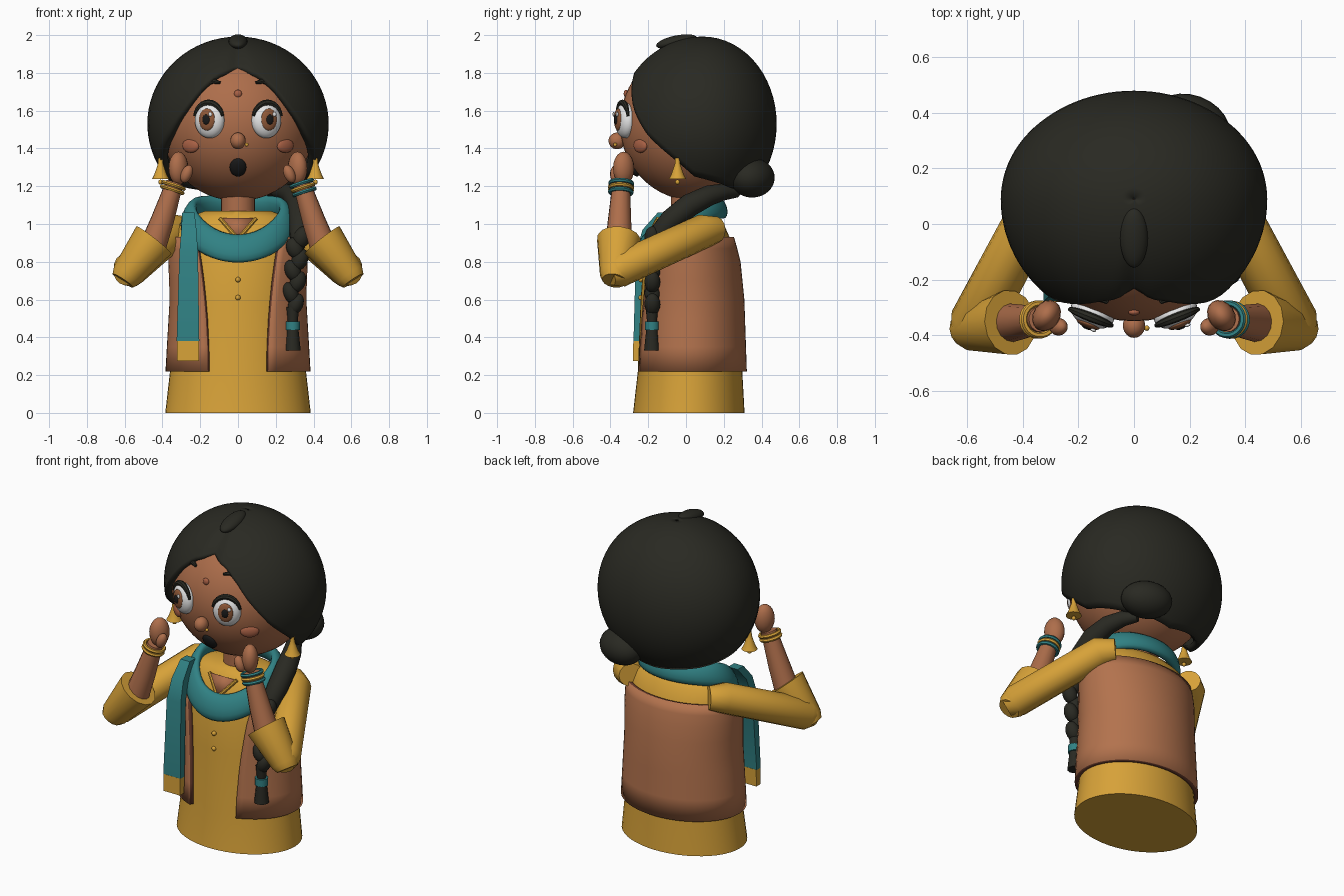
import bpy, bmesh, math
from mathutils import Vector, Matrix

if "Cube" in bpy.data.objects:
    bpy.data.objects.remove(bpy.data.objects["Cube"])

def mat(name, c):
    m = bpy.data.materials.new(name)
    m.diffuse_color = (*c, 1)
    m.use_nodes = True
    m.node_tree.nodes["Principled BSDF"].inputs["Base Color"].default_value = m.diffuse_color
    return m

SKIN = mat("brown skin", (.42, .155, .07))
VEST = mat("rust cloth", (.45, .17, .075))
TRIM = mat("dark rust", (.14, .045, .025))
GOLD = mat("mustard yellow", (.68, .36, .04))
TEAL = mat("teal", (.03, .22, .23))
HAIR = mat("near black hair", (.022, .022, .016))
WHITE = mat("eye white", (.8, .8, .8))
IRIS = mat("iris brown", (.28, .10, .04))
BLUSH = mat("blush", (.40, .12, .06))
BLACK = mat("black", (.01, .01, .01))

def finish(name, bm, *mats, angle=40):
    bmesh.ops.recalc_face_normals(bm, faces=bm.faces)
    me = bpy.data.meshes.new(name)
    bm.to_mesh(me)
    bm.free()
    for m in mats:
        me.materials.append(m)
    me.shade_smooth()
    me.set_sharp_from_angle(angle=math.radians(angle))
    ob = bpy.data.objects.new(name, me)
    bpy.context.collection.objects.link(ob)
    return ob

def ball(name, loc, scale, m, rot=None, seg=24):
    bm = bmesh.new()
    mx = Matrix.Translation(loc) @ (rot or Matrix()) @ Matrix.Diagonal((*scale, 1))
    bmesh.ops.create_uvsphere(bm, u_segments=seg, v_segments=seg * 2 // 3, radius=1, matrix=mx)
    return finish(name, bm, m, angle=80)

def loft(name, rings, *mats, loop=False, caps=True, wrap=True, angle=40):
    bm = bmesh.new()
    vs = [[bm.verts.new(p) for p in r] for r in rings]
    n = len(vs[0])
    for i in range(len(vs) if loop else len(vs) - 1):
        a, b = vs[i], vs[(i + 1) % len(vs)]
        for j in range(n if wrap else n - 1):
            k = (j + 1) % n
            bm.faces.new((a[j], a[k], b[k], b[j]))
    if caps and not loop:
        bm.faces.new(vs[0])
        bm.faces.new(vs[-1])
    return finish(name, bm, *mats, angle=angle)

def tube(name, pts, radii, m, sides=14):
    pts = [Vector(p) for p in pts]
    rings, q, old = [], None, None
    for i, p in enumerate(pts):
        t = (pts[min(i + 1, len(pts) - 1)] - pts[max(i - 1, 0)]).normalized()
        q = t.to_track_quat('Z', 'Y') if q is None else old.rotation_difference(t) @ q
        old = t
        rings.append([p + q @ Vector((radii[i] * math.cos(a), radii[i] * math.sin(a), 0))
                      for a in (2 * math.pi * k / sides for k in range(sides))])
    return loft(name, rings, m)

def interp(table, x):
    for a, b in zip(table, table[1:]):
        if x <= b[0]:
            f = (x - a[0]) / (b[0] - a[0])
            return [u + (v - u) * f for u, v in zip(a[1:], b[1:])]
    return table[-1][1:]

def solidify(ob, t, rim=0):
    md = ob.modifiers.new("thickness", 'SOLIDIFY')
    md.thickness, md.offset, md.material_offset_rim = t, -1, rim

# Tunic body: z, half width, front y, back y
BODY = [(0, .385, -.28, .31), (.22, .36, -.255, .298), (.6, .338, -.24, .285), (.8, .345, -.225, .265),
        (.92, .345, -.2, .235), (1.0, .31, -.16, .2), (1.04, .26, -.135, .165), (1.07, .17, -.1, .12)]

def body_pt(z, a, grow=0):
    rx, f, b = interp(BODY, z)
    c, r = (f + b) / 2, (b - f) / 2
    return Vector(((rx + grow) * math.sin(a), c - (r + grow) * math.cos(a), z))

loft("tunic", [[body_pt(r[0], 2 * math.pi * k / 48) for k in range(48)] for r in BODY], GOLD)

# Open vest, its front edges spread apart toward the top
rings = []
for z in (.22, .35, .5, .6, .7, .8, .87, .93):
    a0 = math.asin((.15 + .06 * ((z - .22) / .71) ** 2) / interp(BODY, z)[0])
    rings.append([body_pt(z, a0 + (2 * math.pi - 2 * a0) * k / 48, .024) for k in range(49)])
solidify(loft("vest", rings, VEST, TRIM, caps=False, wrap=False), .03, 1)

# Front shoulder straps, neck, neckline and buttons
tube("neck", [(0, .01, .98), (0, .01, 1.22)], [.09, .09], SKIN, 24)
V = [(-.095, -.148, 1.03), (0, -.205, .92), (.095, -.148, 1.03)]
bm = bmesh.new()
bm.faces.new([bm.verts.new(p) for p in V])
solidify(finish("neck_opening", bm, SKIN), .006)
tube("neckline_left", V[:2], [.011] * 2, GOLD, 8)
tube("neckline_right", V[1:], [.011] * 2, GOLD, 8)
for z in (.705, .61):
    ball("button", (0, -.238, z), (.014, .014, .014), GOLD, seg=12)

# Scarf loop round the neck and hanging end
rings = []
for i in range(48):
    t = 2 * math.pi * i / 48
    c, s = math.cos(t), math.sin(t)
    ring = []
    for k in range(14):
        u = 2 * math.pi * k / 14
        h = .076 * math.sin(u) * (1 - .2 * max(s, 0))
        d = .036 * math.cos(u) - .3 * h
        ring.append(Vector(((.262 + d) * c, -.025 + (.205 + d) * s, .98 + .11 * s + .055 * c * c + h)))
    rings.append(ring)
loft("scarf_loop", rings, TEAL, loop=True, angle=60)

def slab(name, rows, m):
    loft(name, [[Vector((x0, y - t, z)), Vector((x1, y - t, z)), Vector((x1, y + t, z)),
                 Vector((x0, y + t, z))] for z, x0, x1, y, t in rows], m)

slab("scarf_end", [(1.06, -.295, -.23, -.12, .03), (.97, -.3, -.22, -.2, .03), (.85, -.31, -.212, -.24, .025),
                   (.38, -.325, -.205, -.258, .02)], TEAL)
slab("scarf_border", [(.38, -.322, -.207, -.258, .021), (.275, -.322, -.207, -.26, .021)], GOLD)

# Head
HC, HR = Vector((0, .05, 1.53)), Vector((.41, .40, .408))
ball("head", HC, HR, SKIN, seg=48)

def face_y(x, z):
    return HC.y - HR.y * math.sqrt(1 - (x / HR.x) ** 2 - ((z - HC.z) / HR.z) ** 2)

# Hair cap: angle from the front in degrees -> height of the hairline
LINE = [(0, 1.83), (17, 1.785), (27, 1.71), (36, 1.61), (50, 1.47), (60, 1.40), (83, 1.25),
        (125, 1.19), (180, 1.15)]
rings = []
for j in range(25):
    ring = []
    for i in range(96):
        phi = 360 * i / 96
        dev = min(phi, 360 - phi)
        tmax = math.acos((interp(LINE, dev)[0] - 1.53) / .462)
        th = max(j / 24, .004) * tmax
        g = 1 - .08 * math.exp(-(dev / 7) ** 2) * min(th / .6, 1)
        p = math.radians(phi)
        ry = .46 if math.cos(p) > 0 else .39
        ring.append(Vector((.48 * g * math.sin(p) * math.sin(th),
                            .09 - ry * g * math.cos(p) * math.sin(th), 1.53 + .462 * math.cos(th))))
    rings.append(ring)
bm_hair = loft("hair", rings[::-1], HAIR, caps=False, angle=60)
solidify(bm_hair, .045)
ball("parting_crest", (0, -.05, 1.965), (.05, .11, .033), HAIR, Matrix.Rotation(.2, 4, 'X'))
ball("bun", (.2, .35, 1.245), (.15, .115, .105), HAIR, Matrix.Rotation(-.35, 4, 'Z'))

# Braid over the shoulder, with band and tail
tube("braid_top", [(.2, .27, 1.17), (.25, .2, 1.17), (.29, .12, 1.15), (.32, .02, 1.10), (.33, -.08, 1.02),
                   (.325, -.15, .94), (.32, -.17, .87)], [.03, .045, .055, .062, .06, .052, .03], HAIR, 16)
for i in range(7):
    f = i / 6
    ball("braid_strand", (.322 - .032 * f + .016 * (-1) ** i, -.178, .93 - .355 * f),
         (.045 - .006 * f, .042, .06), HAIR, Matrix.Rotation(.4 * (-1) ** i, 4, 'Y'), 16)
tube("braid_band", [(.29, -.18, .485), (.29, -.18, .44)], [.038, .038], TEAL, 16)
tube("braid_neck", [(.29, -.18, .56), (.29, -.18, .48)], [.034, .026], HAIR, 16)
tube("braid_tail", [(.29, -.18, .445), (.29, -.18, .33)], [.03, .042], HAIR, 12)

# Nose, stud, forehead dot, mouth
ball("nose", (0, -.365, 1.44), (.04, .045, .044), SKIN)
ball("nose_stud", (.046, -.375, 1.42), (.01, .01, .01), GOLD, seg=10)
ball("forehead_dot", (0, face_y(0, 1.69), 1.69), (.021, .012, .021), BLUSH, seg=14)
ball("mouth", (0, face_y(0, 1.3), 1.3), (.044, .022, .054), BLACK, Matrix.Rotation(.5, 4, 'X'))

for s in (-1, 1):
    # Eyes, each built in its own frame turned outward
    turn = Matrix.Rotation(s * .37, 4, 'Z')
    eye = Matrix.Translation((s * .15, -.322, 1.548)) @ turn
    ball("eyeball", eye.translation, (.082, .05, .094), WHITE, turn)
    ball("iris", eye @ Vector((0, -.04, .005)), (.045, .016, .058), IRIS, turn)
    ball("pupil", eye @ Vector((0, -.052, .005)), (.021, .009, .027), BLACK, turn, 16)
    ball("eye_glint", eye @ Vector((.025, -.055, .033)), (.011, .006, .012), WHITE, turn, 12)
    arc = [math.radians(15 + 150 * k / 12) for k in range(13)]
    tube("eyelash", [eye @ Vector((.083 * math.cos(a), -.015, .094 * math.sin(a))) for a in arc],
         [.008 + .009 * math.sin(math.pi * k / 12) for k in range(13)], HAIR, 8)
    brow = [(.095, 1.748), (.13, 1.757), (.165, 1.745), (.205, 1.712)]
    tube("eyebrow", [(s * x, face_y(x, z) - .006, z) for x, z in brow], [.008, .015, .015, .008], HAIR, 8)
    ball("cheek", (s * .25, face_y(.25, 1.415) + .005, 1.415), (.054, .02, .038), BLUSH,
         Matrix.Rotation(s * .65, 4, 'Z'))
    # Bell earring
    tube("earring_bell", [(s * .41, -.045, z) for z in (1.35, 1.32, 1.3, 1.26, 1.238)],
         [.012, .014, .02, .034, .046], GOLD, 16)
    ball("earring_drop", (s * .41, -.045, 1.222), (.013, .013, .013), GOLD, seg=10)
    # Sleeves, forearm and hand raised to the cheek
    tube("upper_sleeve", [(s * .27, .16, .97), (s * .33, .1, .965), (s * .575, -.36, .755), (s * .605, -.41, .73)],
         [.07, .09, .093, .06], GOLD, 14)
    tube("lower_sleeve", [(s * .61, -.38, .70), (s * .59, -.375, .73), (s * .445, -.355, .915)],
         [.065, .082, .118], GOLD, 14)
    tube("forearm", [(s * .455, -.357, .87), (s * .4, -.352, 1.02), (s * .335, -.343, 1.22)],
         [.072, .062, .046], SKIN, 14)
    ball("palm", (s * .315, -.33, 1.295), (.048, .06, .088), SKIN, Matrix.Rotation(s * .6, 4, 'Z'), 16)
    ball("thumb", (s * .272, -.37, 1.265), (.03, .032, .05), SKIN, Matrix.Rotation(s * -.4, 4, 'Y'), 14)
    # Bangles along the wrist
    axis = Vector((s * -.065, .009, .2)).normalized()
    for k, m in enumerate((TEAL, GOLD, TEAL) if s > 0 else (GOLD, GOLD)):
        c = Vector((s * .352, -.345, 1.17)) + axis * (.024 * k + (.012 if s < 0 else 0))
        q = axis.to_track_quat('Z', 'Y')
        rings = []
        for i in range(20):
            t = 2 * math.pi * i / 20
            rings.append([c + q @ Vector(((.058 + .011 * math.cos(u)) * math.cos(t),
                                          (.058 + .011 * math.cos(u)) * math.sin(t), .011 * math.sin(u)))
                          for u in (math.pi * n / 3 for n in range(6))])
        loft("bangle", rings, m, loop=True)
